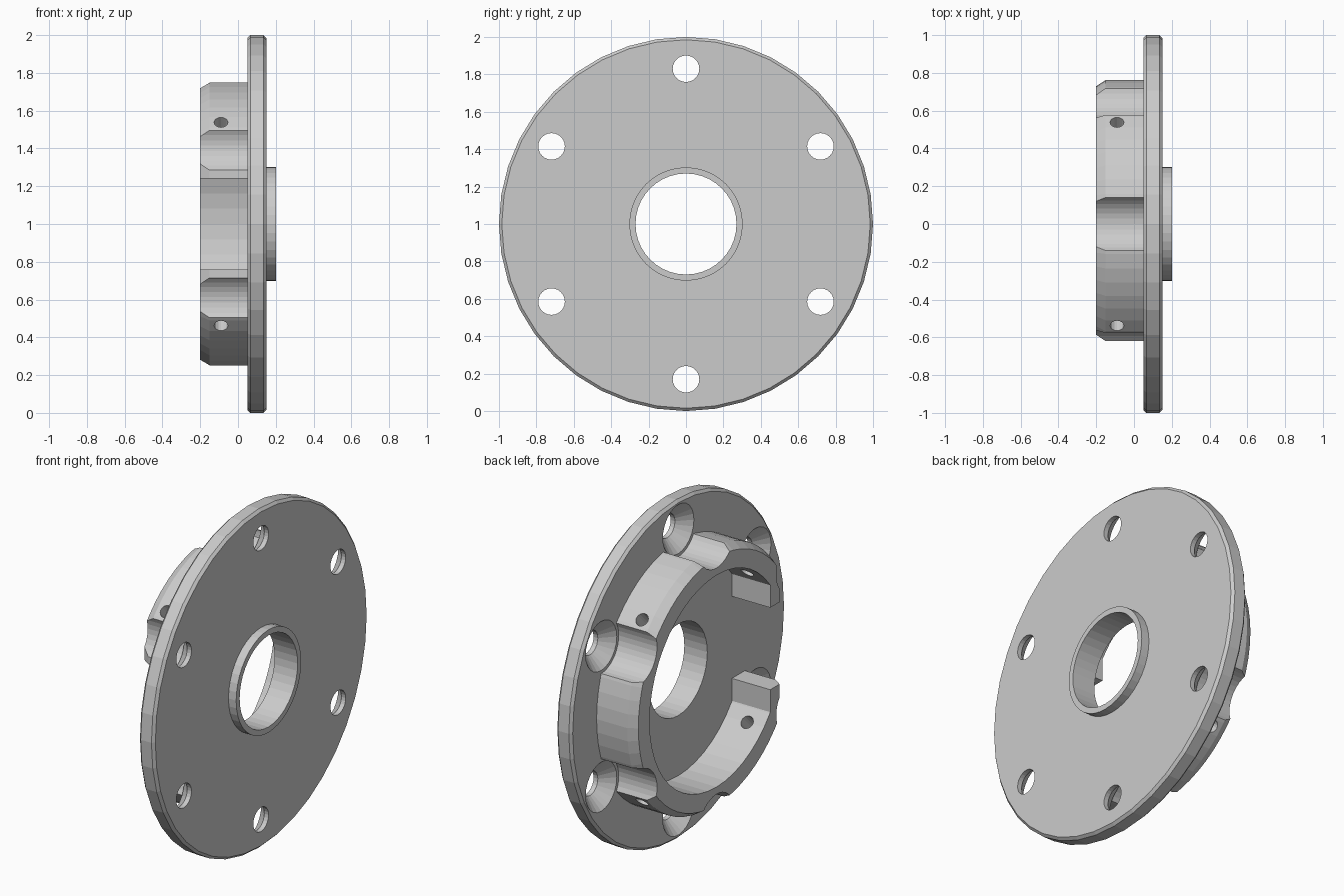
import bpy, bmesh
from math import pi, cos, sin, radians
from mathutils import Matrix, Vector

cube = bpy.data.objects.get("Cube")
if cube:
    bpy.data.objects.remove(cube, do_unlink=True)

CENTRE = Matrix.Translation((0, 0, 1))


def finish(name, bm, matrix):
    bmesh.ops.recalc_face_normals(bm, faces=bm.faces)
    bm.transform(matrix)
    mesh = bpy.data.meshes.new(name)
    bm.to_mesh(mesh)
    bm.free()
    obj = bpy.data.objects.new(name, mesh)
    bpy.context.collection.objects.link(obj)
    return obj


def lathe(name, profile, sides, hollow=False, matrix=CENTRE, flat_at=None):
    """Turn (x, radius) points around the x axis; optionally slice a flat at y."""
    bm = bmesh.new()
    rows = []
    for x, r in profile:
        angles = [2 * pi * i / sides for i in range(sides)]
        rows.append([bm.verts.new((x, r * cos(a), r * sin(a))) for a in angles])
    pairs = list(zip(rows, rows[1:]))
    if hollow:
        pairs.append((rows[-1], rows[0]))
    for a, b in pairs:
        for i in range(sides):
            j = (i + 1) % sides
            bm.faces.new((a[i], a[j], b[j], b[i]))
    if not hollow:
        bm.faces.new(rows[0])
        bm.faces.new(rows[-1])
    if flat_at is not None:
        geom = bm.verts[:] + bm.edges[:] + bm.faces[:]
        bmesh.ops.bisect_plane(bm, geom=geom, plane_co=(0, flat_at, 0),
                               plane_no=(0, -1, 0), clear_outer=True)
        bmesh.ops.holes_fill(bm, edges=[e for e in bm.edges if e.is_boundary])
    return finish(name, bm, matrix)


def prism(name, outline, half_height):
    """Extrude an (x, y) outline along z."""
    bm = bmesh.new()
    face = bm.faces.new([bm.verts.new((x, y, -half_height)) for x, y in outline])
    new = bmesh.ops.extrude_face_region(bm, geom=[face])["geom"]
    verts = [v for v in new if isinstance(v, bmesh.types.BMVert)]
    bmesh.ops.translate(bm, verts=verts, vec=(0, 0, 2 * half_height))
    return finish(name, bm, CENTRE)


def cut(target, cutter):
    cutter.hide_render = True
    mod = target.modifiers.new("cut", "BOOLEAN")
    mod.operation = "DIFFERENCE"
    mod.solver = "EXACT"
    mod.object = cutter
    bpy.context.view_layer.objects.active = target
    bpy.ops.object.modifier_apply(modifier=mod.name)
    bpy.data.objects.remove(cutter, do_unlink=True)


# Round plate with bevelled rim and raised centre collar
plate = lathe("flange_plate", [(0.05, 0.27), (0.05, 0.985), (0.065, 1), (0.135, 1),
                               (0.15, 0.985), (0.15, 0.303), (0.2, 0.303), (0.2, 0.27)],
              40, hollow=True)

# Open ring wall: chamfered drum, flattened at the front
ring = lathe("ring_wall", [(-0.2, 0.73), (-0.15, 0.762), (0.05, 0.762)], 60)
cut(ring, prism("front_flat", [(0.1, -1), (0.1, -0.62), (-0.15, -0.62),
                               (-0.3, -0.52), (-0.3, -1)], 0.9))

# Hollow inside, leaving thick tabs beside the front gap
cut(ring, lathe("ring_bore", [(-0.3, 0.625), (0.1, 0.625)], 48, flat_at=-0.5))
cut(ring, prism("front_gap", [(-0.3, -1), (0.1, -1), (0.1, -0.3), (-0.3, -0.3)], 0.242))

# Six countersunk screw holes, each with a scallop in the ring wall
for k in range(6):
    a = radians(30 + 60 * k)
    spot = CENTRE @ Matrix.Translation((0, 0.83 * cos(a), 0.83 * sin(a)))
    cut(plate, lathe("screw_hole", [(0, 0.145), (0.05, 0.145), (0.122, 0.071), (0.3, 0.071)],
                     24, matrix=spot))
    cut(ring, lathe("scallop", [(-0.3, 0.163), (0.1, 0.163)], 36, matrix=spot))

# Four radial pin holes through the ring wall
for k in range(4):
    a = radians(45 + 90 * k)
    turn = Vector((0, cos(a), sin(a))).to_track_quat("X", "Z").to_matrix().to_4x4()
    pin = CENTRE @ Matrix.Translation((-0.09, 0, 0)) @ turn
    cut(ring, lathe("pin_hole", [(0.4, 0.037), (0.9, 0.037)], 16, matrix=pin))
